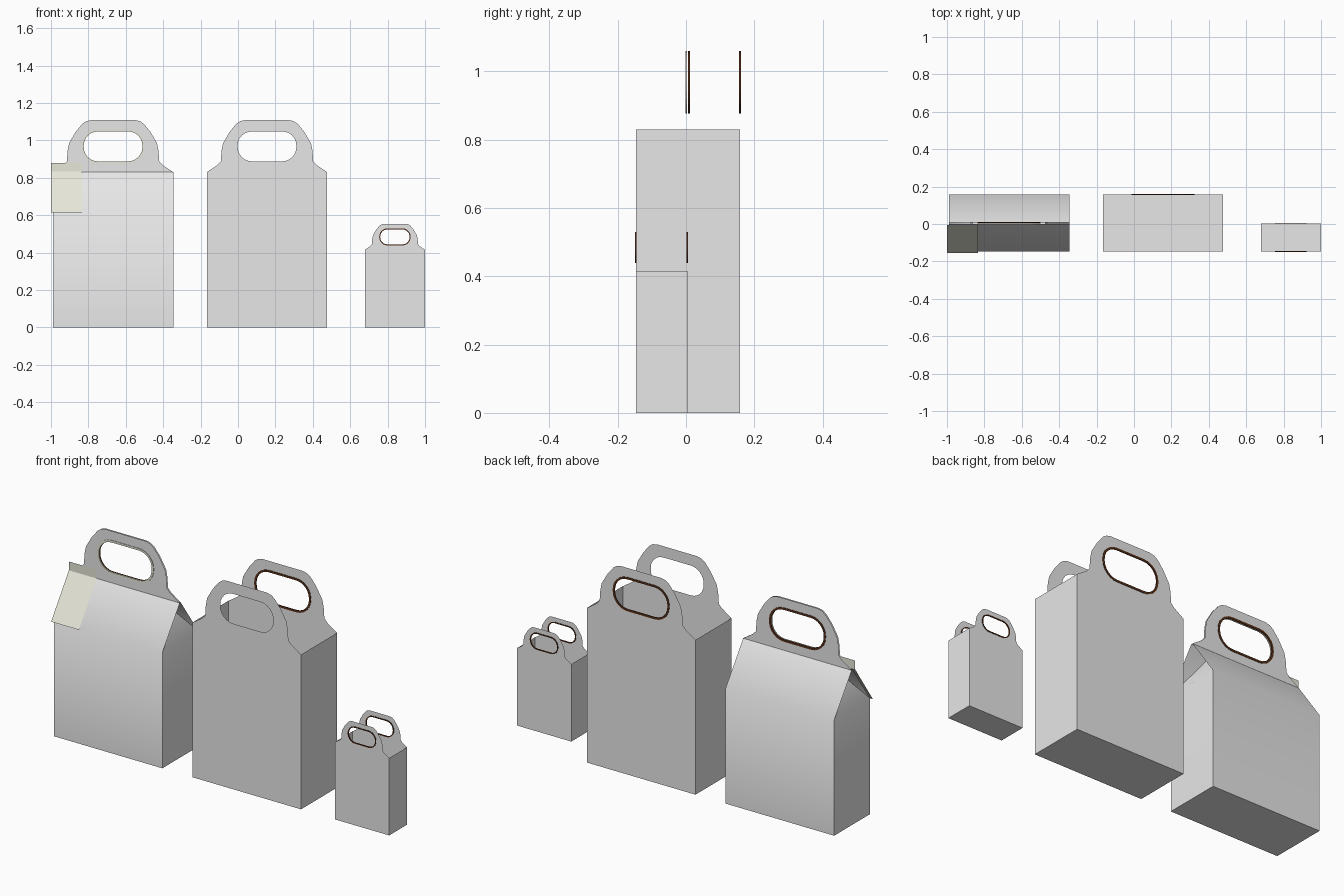
import bpy, bmesh, math

cube = bpy.data.objects.get("Cube")
if cube:
    bpy.data.objects.remove(cube, do_unlink=True)


def material(name, rgb):
    m = bpy.data.materials.new(name)
    m.use_nodes = True
    m.diffuse_color = (*rgb, 1)
    m.node_tree.nodes["Principled BSDF"].inputs["Base Color"].default_value = (*rgb, 1)
    return m


CARD = material("pale_card", (0.8, 0.8, 0.8))
CREAM = material("cream_paper", (1.0, 1.0, 0.87))
BROWN = material("dark_brown", (0.1, 0.03, 0.01))

HALF, WALL_TOP, EAVE = 0.322, 0.83, 0.62
FRONT, BACK = -0.147, 0.158


def finish(name, bm, mat, smooth=False):
    mesh = bpy.data.meshes.new(name)
    bm.to_mesh(mesh)
    bm.free()
    mesh.materials.append(mat)
    for p in mesh.polygons:
        p.use_smooth = smooth
    ob = bpy.data.objects.new(name, mesh)
    bpy.context.scene.collection.objects.link(ob)
    return ob


def from_faces(name, verts, faces, mat, smooth=False):
    bm = bmesh.new()
    vs = [bm.verts.new(v) for v in verts]
    for f in faces:
        bm.faces.new([vs[i] for i in f])
    return finish(name, bm, mat, smooth)


def strip(name, x0, x1, profile, mat, smooth=False, flip=False):
    """Sheet swept along x from a (y, z) profile; faces -y when the profile rises."""
    verts = [(x, y, z) for y, z in profile for x in (x0, x1)]
    faces = [(2*i, 2*i + 1, 2*i + 3, 2*i + 2) for i in range(len(profile) - 1)]
    if flip:
        faces = [f[::-1] for f in faces]
    return from_faces(name, verts, faces, mat, smooth)


def hole_outline(grow=0.0):
    """Rounded slot of the hand hole as (x, z) points."""
    r, pts = 0.076, []
    for k, (sx, sz) in enumerate([(1, 1), (-1, 1), (-1, -1), (1, -1)]):
        for i in range(7):
            a = math.pi / 2 * (k + i / 6)
            pts.append((sx * (0.157 - r) + (r + grow) * math.cos(a),
                        0.968 + sz * (0.08 - r) + (r + grow) * math.sin(a)))
    return pts


def handle(name, cx, y, s, face_y):
    """Flat shouldered handle with a hand hole."""
    side = [(HALF, WALL_TOP), (0.265, 0.868), (0.247, 0.888), (0.243, 0.945), (0.235, 0.985),
            (0.2, 1.045), (0.165, 1.088), (0.145, 1.102), (0.12, 1.108)]
    outer = side + [(-x, z) for x, z in reversed(side)]
    bm = bmesh.new()
    edges = []
    for loop in (outer, hole_outline()):
        vs = [bm.verts.new((cx + x * s, y, z * s)) for x, z in loop]
        edges += [bm.edges.new((a, b)) for a, b in zip(vs, vs[1:] + vs[:1])]
    bmesh.ops.triangle_fill(bm, edges=edges, use_beauty=True, use_dissolve=False)
    bm.normal_update()
    for f in bm.faces:
        if f.normal.y * face_y < 0:
            f.normal_flip()
    return finish(name, bm, CARD)


def rim(name, cx, y, s, mat):
    """Thin raised edging around the hand hole."""
    bm = bmesh.new()
    t = 0.0025
    rings = []
    for grow, off in ((0, -t), (0.011, -t), (0.011, t), (0, t)):
        rings.append([bm.verts.new((cx + x * s, y + off, z * s)) for x, z in hole_outline(grow)])
    n = len(rings[0])
    for k in range(4):
        a, b = rings[k], rings[(k + 1) % 4]
        for i in range(n):
            j = (i + 1) % n
            bm.faces.new((a[i], a[j], b[j], b[i]))
    bmesh.ops.recalc_face_normals(bm, faces=bm.faces)
    return finish(name, bm, mat)


def open_bag(name, cx, y0, y1, s, front_rim):
    """Open-topped bag with a handle on its front and back walls."""
    w, h = HALF * s, WALL_TOP * s
    verts = [(cx + x, y, z) for z in (0, h) for x, y in ((-w, y0), (w, y0), (w, y1), (-w, y1))]
    faces = [(3, 2, 1, 0)] + [(i, (i + 1) % 4, (i + 1) % 4 + 4, i + 4) for i in range(4)]
    from_faces(name + "_walls", verts, faces, CARD)
    handle(name + "_front_handle", cx, y0, s, -1)
    handle(name + "_back_handle", cx, y1, s, 1)
    rim(name + "_back_rim", cx, y1, s, BROWN)
    if front_rim:
        rim(name + "_front_rim", cx, y0, s, BROWN)


# Open bags
open_bag("large_open_bag", 0.155, FRONT, BACK, 1.0, False)
open_bag("small_open_bag", 0.839, FRONT, 0.004, 0.5, True)

# Closed bag: front and back sheets fold together at the ridge
CX = -0.668
x0, x1 = CX - HALF, CX + HALF
YF, YB = 0.001, 0.009
strip("closed_bag_front", x0, x1, [(FRONT, 0), (FRONT, EAVE), (YF, WALL_TOP)], CARD, True)
strip("closed_bag_back", x0, x1, [(BACK, 0), (BACK, EAVE), (YB, WALL_TOP)], CARD, True, True)
strip("closed_bag_base", x0, x1, [(BACK, 0), (FRONT, 0)], CARD)
handle("closed_bag_front_handle", CX, YF, 1, -1)
handle("closed_bag_back_handle", CX, YB, 1, 1)
rim("closed_bag_front_rim", CX, YF, 1, CREAM)
rim("closed_bag_back_rim", CX, YB, 1, BROWN)

# Side gussets tuck inward under the roof
for name, x, d in (("right_gusset", x0, 1), ("left_gusset", x1, -1)):
    verts = [(x, FRONT, 0), (x, BACK, 0), (x, BACK, EAVE), (x, FRONT, EAVE),
             (x + d * 0.13, 0.005, WALL_TOP - 0.008)]
    faces = [(0, 1, 2, 3), (3, 2, 4)]
    if d > 0:
        faces = [f[::-1] for f in faces]
    from_faces("closed_bag_" + name, verts, faces, CARD, True)

# Paper tag folded over the front of the ridge
strip("paper_tag", -1.0, -0.835,
      [(FRONT - 0.009, 0.615), (YF - 0.006, WALL_TOP + 0.003), (YF - 0.006, 0.88)], CREAM)
